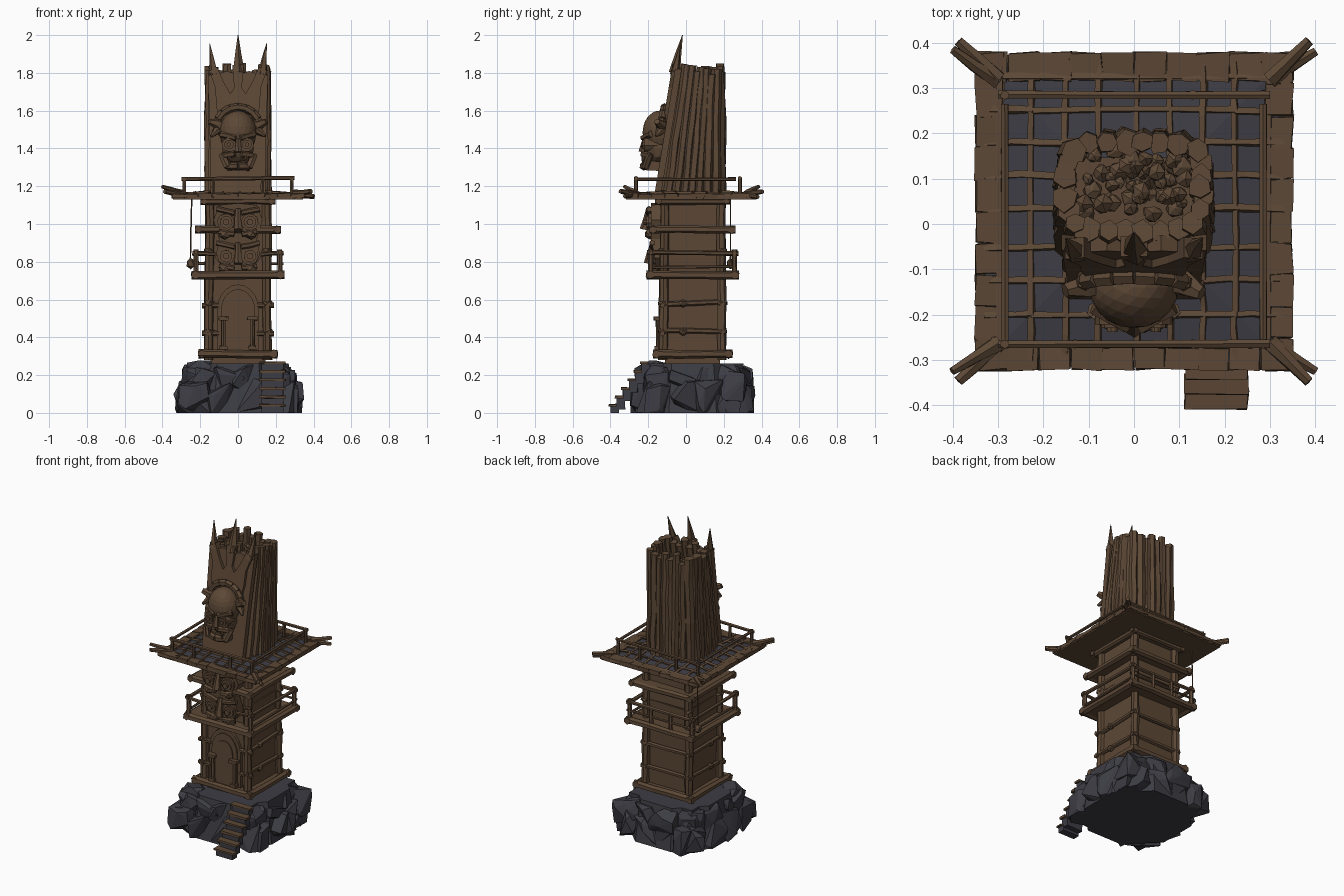
import bpy, bmesh, math, random
from mathutils import Vector, Matrix

if "Cube" in bpy.data.objects:
    bpy.data.objects.remove(bpy.data.objects["Cube"])

random.seed(7)
R = random.uniform
CY = 0.035  # tower centre in y

def material(name, col):
    m = bpy.data.materials.new(name)
    m.diffuse_color = (*col, 1)
    m.use_nodes = True
    m.node_tree.nodes["Principled BSDF"].inputs["Base Color"].default_value = m.diffuse_color
    return m

WOOD = material("brown wood", (0.107, 0.064, 0.036))
STONE = material("slate stone", (0.046, 0.046, 0.058))

def finish(bm, name, mat):
    bmesh.ops.recalc_face_normals(bm, faces=bm.faces[:])
    me = bpy.data.meshes.new(name)
    bm.to_mesh(me)
    bm.free()
    me.materials.append(mat)
    bpy.context.collection.objects.link(bpy.data.objects.new(name, me))

def log(bm, a, b, r, sides=6, rings=3, wob=0.12, r2=None):
    """Rough hewn log from a to b."""
    a, b = Vector(a), Vector(b)
    q = (b - a).to_track_quat('Z', 'Y')
    loops = []
    for i in range(rings):
        t = i / (rings - 1)
        rad = r + ((r if r2 is None else r2) - r) * t
        c = a.lerp(b, t) + q @ Vector((R(-wob, wob) * r, R(-wob, wob) * r, 0))
        loops.append([bm.verts.new(c + q @ Vector((math.cos(k * math.tau / sides + .5), math.sin(k * math.tau / sides + .5), 0))
                                   * rad * R(1 - wob, 1 + wob)) for k in range(sides)])
    for u, v in zip(loops, loops[1:]):
        for k in range(sides):
            n = (k + 1) % sides
            bm.faces.new((u[k], u[n], v[n], v[k]))
    bm.faces.new(loops[0][::-1])
    bm.faces.new(loops[-1])

def box(bm, lo, hi, jit=0.0):
    lo, hi = Vector(lo), Vector(hi)
    s = hi - lo
    for v in bmesh.ops.create_cube(bm, size=1, matrix=Matrix.Translation((lo + hi) / 2) @ Matrix.Diagonal((*s, 1)))['verts']:
        v.co += Vector((R(-jit, jit), R(-jit, jit), R(-jit, jit)))

def blob(bm, c, size, sub=2, jit=0.0):
    for v in bmesh.ops.create_icosphere(bm, subdivisions=sub, radius=1)['verts']:
        v.co = Vector(c) + Vector([v.co[i] * size[i] * R(1 - jit, 1 + jit) for i in range(3)])

def rock(bm, c, s):
    """Faceted boulder: hull of random points, flattened on the ground."""
    pts = []
    for _ in range(16):
        d = Vector((R(-1, 1), R(-1, 1), R(-1, 1)))
        d /= max(abs(d.x), abs(d.y), abs(d.z)) ** 0.7 * d.length ** 0.3
        p = Vector(c) + Vector((d.x * s[0], d.y * s[1], d.z * s[2]))
        p.z = max(0, p.z)
        pts.append(bm.verts.new(p))
    bmesh.ops.convex_hull(bm, input=pts)
    dead = [v for v in pts if v.is_valid and not v.link_faces]
    bmesh.ops.delete(bm, geom=dead, context='VERTS')

def plate(bm, pts, front, depth):
    """Extrude an x-z outline; front(z) gives the y of its front side."""
    f = [bm.verts.new((x, front(z), z)) for x, z in pts]
    b = [bm.verts.new((x, front(z) + depth, z)) for x, z in pts]
    bm.faces.new(f)
    bm.faces.new(b[::-1])
    for i in range(len(pts)):
        j = (i + 1) % len(pts)
        bm.faces.new((f[i], b[i], b[j], f[j]))

def ring(bm, h, z, r, over=0.02):
    """Four logs laid in a square round the tower."""
    for s in (-1, 1):
        log(bm, (-h - over, CY + s * h, z), (h + over, CY + s * h, z), r, rings=4)
        log(bm, (s * h, CY - h - over, z), (s * h, CY + h + over, z), r, rings=4)

def mirrored(pts):
    return pts + [(-x, z) for x, z in reversed(pts) if abs(x) > 1e-6]

# Stone base: solid core and two tiers of boulders leaning inward
bm = bmesh.new()
bmesh.ops.create_cone(bm, cap_ends=True, segments=8, radius1=0.33, radius2=0.29, depth=0.262,
                      matrix=Matrix.Translation((0, CY, 0.131)) @ Matrix.Rotation(math.pi / 8, 4, 'Z'))
box(bm, (-0.225, CY - 0.225, 0.0), (0.225, CY + 0.225, 0.262))
for k in range(4):
    rot = Matrix.Rotation(k * math.pi / 2, 3, 'Z')
    for i in range(4):
        t = -0.22 + 0.147 * i
        end = 0.03 if i in (0, 3) else 0
        for z, d, hz in ((0.075, 0.252, 0.11), (0.17, 0.215, 0.09)):
            p = rot @ Vector((t * d / .25 + R(-.02, .02), d - end + R(-.01, .01), 0))
            rock(bm, (p.x, p.y + CY, z + R(-.015, .005)), (R(.08, .1), R(.08, .1), hz))
rock(bm, (-0.2, -0.15, 0.235), (0.075, 0.06, 0.045))
rock(bm, (0.24, 0.25, 0.14), (0.08, 0.08, 0.09))
finish(bm, "stone_base", STONE)

# Front stairs: stone blocks with wooden treads
bs, bt = bmesh.new(), bmesh.new()
for i in range(6):
    y, z = -0.405 + 0.033 * i, 0.045 * (i + 1) - 0.012
    box(bs, (0.125, y + .004, max(0, z - 0.06)), (0.24, y + 0.05, z), 0.0015 if i else 0)
    box(bt, (0.113, y - .004, z), (0.252, y + 0.04, z + 0.014), 0.003)
finish(bs, "stair_blocks", STONE)
finish(bt, "stair_treads", WOOD)

# Tower body: planked walls, corner posts, bands with knots
bm = bmesh.new()
box(bm, (-0.145, CY - 0.145, 0.262), (0.145, CY + 0.145, 1.17))
for z0, z1 in ((.29, .43), (.43, .58), (.58, .73), (.73, .86), (.86, .98), (.98, 1.14)):
    h = 0.151
    box(bm, (-h, CY - h, z0 + .003), (h, CY + h, z1 - .003), 0.004)
finish(bm, "tower_walls", WOOD)
bm = bmesh.new()
for sx in (-1, 1):
    for sy in (-1, 1):
        log(bm, (sx * .155, CY + sy * .155, .28), (sx * .149, CY + sy * .149, 1.16), .025, 7, 7)
        for z in (.43, .58, .86):
            blob(bm, (sx * .155, CY + sy * .155, z), (.032, .032, .018), 1, .1)
for z in (.43, .58):
    for s in (-1, 1):
        log(bm, (s * .16, CY - .18, z + R(-.01, .01)), (s * .16, CY + .18, z + R(-.01, .01)), .014)
        blob(bm, (s * .164, CY - .05, z), (.022, .025, .022), 1, .1)
        log(bm, (s * .19, CY - .16, z - .01), (s * .1, CY - .16, z - .01), .014)
    log(bm, (-.18, CY + .16, z), (.18, CY + .16, z), .014)
finish(bm, "corner_posts_and_bands", WOOD)

# Sill, balcony floor, upper ledge and eave band
bm = bmesh.new()
for h, z, r in ((.19, .312, .022), (.225, .73, .022), (.208, .97, .02), (.178, 1.12, .016)):
    ring(bm, h, z, r)
    box(bm, (-h, CY - h, z - .01), (h, CY + h, z + .014), .003)
finish(bm, "ledges", WOOD)

# Balcony railing, open in the middle of the front
bm = bmesh.new()
h = .222
for sx in (-1, 1):
    for y in (CY - h, CY + h):
        log(bm, (sx * h, y, .73), (sx * h, y, .865), .014)
    log(bm, (sx * h, CY - h - .02, .85), (sx * h, CY + h + .02, .845), .012)
    log(bm, (sx * h, CY - h, .77), (sx * h, CY + h, .775), .008)
    log(bm, (sx * (h + .02), CY - h, .847), (sx * .12, CY - h, .84), .011)
    log(bm, (sx * .07, CY + h, .73), (sx * .07, CY + h, .85), .012)
for z, r in ((.845, .012), (.79, .008)):
    log(bm, (-h - .02, CY + h, z), (h + .02, CY + h, z), r)
finish(bm, "balcony_railing", WOOD)

# Arched door with columns
def arch(w, z0, z1):
    return [(-w, z0), (w, z0)] + [(w * math.cos(a * math.pi / 10), z1 - w * 1.25 + w * 1.25 * math.sin(a * math.pi / 10)) for a in range(11)]
bm = bmesh.new()
for w, z1, y, d in ((.112, .68, -.132, .03), (.09, .655, -.14, .03), (.062, .61, -.146, .03)):
    plate(bm, arch(w, .33, z1), lambda z, y=y: y, d)
for s in (-1, 1):
    log(bm, (s * .076, -.147, .33), (s * .076, -.147, .5), .012)
    box(bm, (s * .076 - .026, -.17, .49), (s * .076 + .026, -.125, .51), .002)
    box(bm, (s * .076 - .02, -.165, .335), (s * .076 + .02, -.125, .355), .002)
finish(bm, "arched_door", WOOD)

# Carved double mask above the door
bm = bmesh.new()
plate(bm, mirrored([(.06, .75), (.12, .82), (.1, .92), (.13, 1.02), (.1, 1.1), (0, 1.11)]), lambda z: -.165 - .02 * (z > .9), .06)
for z, y in ((1.01, -.19), (.83, -.17)):
    for s in (-1, 1):
        for r, dy in ((.046, 0), (.033, .012), (.017, .027)):
            log(bm, (s * .063, y + .02, z), (s * .063, y - dy - .008, z), r, 10, 2, .03)
        log(bm, (s * .018, y - .012, z + .048), (s * .115, y - .008, z + .07), .014)
        log(bm, (s * .02, y - .012, z - .065), (s * .1, y - .005, z - .05), .014)
        blob(bm, (s * .07, y, z - .065), (.035, .03, .028), 1, .05)
    log(bm, (0, y - .005, z + .07), (0, y - .03, z - .04), .014, r2=.026)
finish(bm, "lower_mask", WOOD)

# Roof deck: wooden underside, slate top, lattice and border planks
RH, RY = .345, .028
def deck(x, y):
    return 1.15 + .035 * (1 - max(abs(x), abs(y)) / RH)
bm = bmesh.new()
box(bm, (-RH, RY - RH, 1.13), (RH, RY + RH, 1.146))
finish(bm, "roof_underside", WOOD)
bm = bmesh.new()
bmesh.ops.create_cone(bm, cap_ends=True, segments=4, radius1=.33 * 2 ** .5, radius2=.1 * 2 ** .5, depth=.03,
                      matrix=Matrix.Translation((0, RY, 1.161)) @ Matrix.Rotation(math.pi / 4, 4, 'Z'))
finish(bm, "roof_slate", STONE)
bm = bmesh.new()
for i in range(-4, 5):
    a = i * .074 + R(-.006, .006)
    for swap in (0, 1):
        cuts = [-.33, -abs(a), abs(a), .33] if i else [-.33, 0, .33]
        for u, v in zip(cuts, cuts[1:]):
            p, q = ((a, u), (a, v)) if not swap else ((u, a), (v, a))
            log(bm, (p[0], p[1] + RY, deck(*p)), (q[0], q[1] + RY, deck(*q)), .009, 4, 4, .3)
for k in range(4):
    rot = Matrix.Rotation(k * math.pi / 2, 4, 'Z')
    for i in range(10):
        n = len(bm.verts)
        x0 = -.35 + i * .07
        box(bm, (x0, .288, 1.138), (x0 + .07, .35, 1.16), .004)
        bm.verts.ensure_lookup_table()
        for v in bm.verts[n:]:
            v.co = rot @ v.co + Vector((0, RY, 0))
finish(bm, "roof_lattice_and_border", WOOD)

# Split corner beams and roof railing
bm = bmesh.new()
for sx in (-1, 1):
    for sy in (-1, 1):
        z = 1.2 if sx < 0 else 1.145
        log(bm, (sx * .30, RY + sy * .29, 1.16), (sx * .40, RY + sy * .355, z), .019, r2=.01)
        log(bm, (sx * .30, RY + sy * .29, 1.16), (sx * .388, RY + sy * .375, 1.172), .019, r2=.012)
finish(bm, "corner_beams", WOOD)
bm = bmesh.new()
x, y0, y1, z = .285, -.265, .285, 1.237
for s in (-1, 1):
    for y in (y0, y1):
        log(bm, (s * x, y, 1.15), (s * x, y, 1.25), .01)
        log(bm, (s * .13, y, 1.15), (s * .13, y, 1.245), .01)
    log(bm, (s * x, y0 - .01, z), (s * x, y1 - .02, z), .009)
for y in (y0, y1):
    log(bm, (-x - .015, y, z), (x + .015, y, z + .006), .01)
finish(bm, "roof_railing", WOOD)

# Hanging rope with bundle
bm = bmesh.new()
log(bm, (-.245, .235, 1.14), (-.252, .235, .8), .004, 5)
blob(bm, (-.25, .235, .79), (.026, .022, .032), 1, .1)
finish(bm, "hanging_rope", WOOD)

# Upper shaft: upright logs in a rounded square, rough top, leaning front slab
front = lambda z: -.16 + .165 * (z - 1.2)
bm = bmesh.new()
for i in range(26):
    a = i * math.tau / 26
    c, s = math.cos(a), math.sin(a)
    k = (abs(c) ** 4.5 + abs(s) ** 4.5) ** (-1 / 4.5)
    x, v = .153 * k * c, (k * s + 1) / 2          # v runs from front to back
    log(bm, (x, -.125 + v * .31, 1.15), (x * R(.96, 1), -.015 + v * .197, R(1.79, 1.85)), R(.023, .029), 6, 6, .14)
finish(bm, "shaft_logs", WOOD)
bm = bmesh.new()
plate(bm, mirrored([(.135, 1.16), (.135, 1.72), (0, 1.73)]), lambda z: front(z) + .03, .19)
for i in range(70):
    blob(bm, (R(-.12, .12), R(.02, .165), R(1.71, 1.76)), (R(.012, .026),) * 3, 1, .25)
finish(bm, "shaft_core", WOOD)
bm = bmesh.new()
plate(bm, mirrored([(.145, 1.16), (.15, 1.5), (.16, 1.82), (.12, 1.79), (.06, 1.81), (0, 1.79)]), front, .035)
# Flame-like crown of three spikes, free tips tapering
plate(bm, mirrored([(.09, 1.5), (.115, 1.62), (.12, 1.72), (.152, 1.81), (.11, 1.83), (.075, 1.75), (.04, 1.69),
                    (.02, 1.72), (.03, 1.84), (0, 1.85)]), lambda z: front(z) - .018, .045)
for s in (-1, 1):
    log(bm, (s * .128, front(1.8), 1.79), (s * .15, front(1.95) + .005, 1.955), .026, 5, 3, .06, .002)
log(bm, (0, front(1.8), 1.8), (0, -.019, 2.0), .033, 5, 3, .06, .002)
finish(bm, "front_slab_and_crown", WOOD)

# Upper mask: skull dome, brow band, eyes, ears, snarling jaw
bm = bmesh.new()
blob(bm, (0, -.14, 1.485), (.098, .09, .115), 3)
blob(bm, (0, -.15, 1.4), (.088, .078, .09), 2)
for i in range(8):
    a, b = (math.pi * (.02 + .96 * k / 8) for k in (i, i + 1))
    P = lambda a: (.118 * math.cos(a), -.135 + .02 * math.sin(a), 1.51 + .11 * math.sin(a))
    log(bm, P(a), P(b), .02, 6, 2, .04)
for s in (-1, 1):
    for r, y in ((.037, -.222), (.025, -.23), (.012, -.238)):
        log(bm, (s * .048, -.15, 1.42), (s * .048, y, 1.42), r, 10, 2, .03)
    log(bm, (s * .01, -.226, 1.455), (s * .09, -.185, 1.475), .017)
    log(bm, (s * .08, -.12, 1.51), (s * .15, -.15, 1.545), .04, r2=.016)
    log(bm, (s * .085, -.12, 1.52), (s * .142, -.16, 1.465), .036, r2=.008)
    log(bm, (s * .015, -.225, 1.37), (s * .085, -.19, 1.36), .018)
    log(bm, (s * .085, -.19, 1.37), (s * .055, -.215, 1.3), .02)
    log(bm, (s * .045, -.225, 1.36), (s * .045, -.23, 1.315), .011, r2=.003)
    log(bm, (0, -.225, 1.305), (s * .06, -.205, 1.31), .021)
log(bm, (0, -.215, 1.45), (0, -.228, 1.38), .012, r2=.022)
box(bm, (-.06, -.21, 1.285), (.06, -.13, 1.33), .004)
finish(bm, "upper_mask", WOOD)
